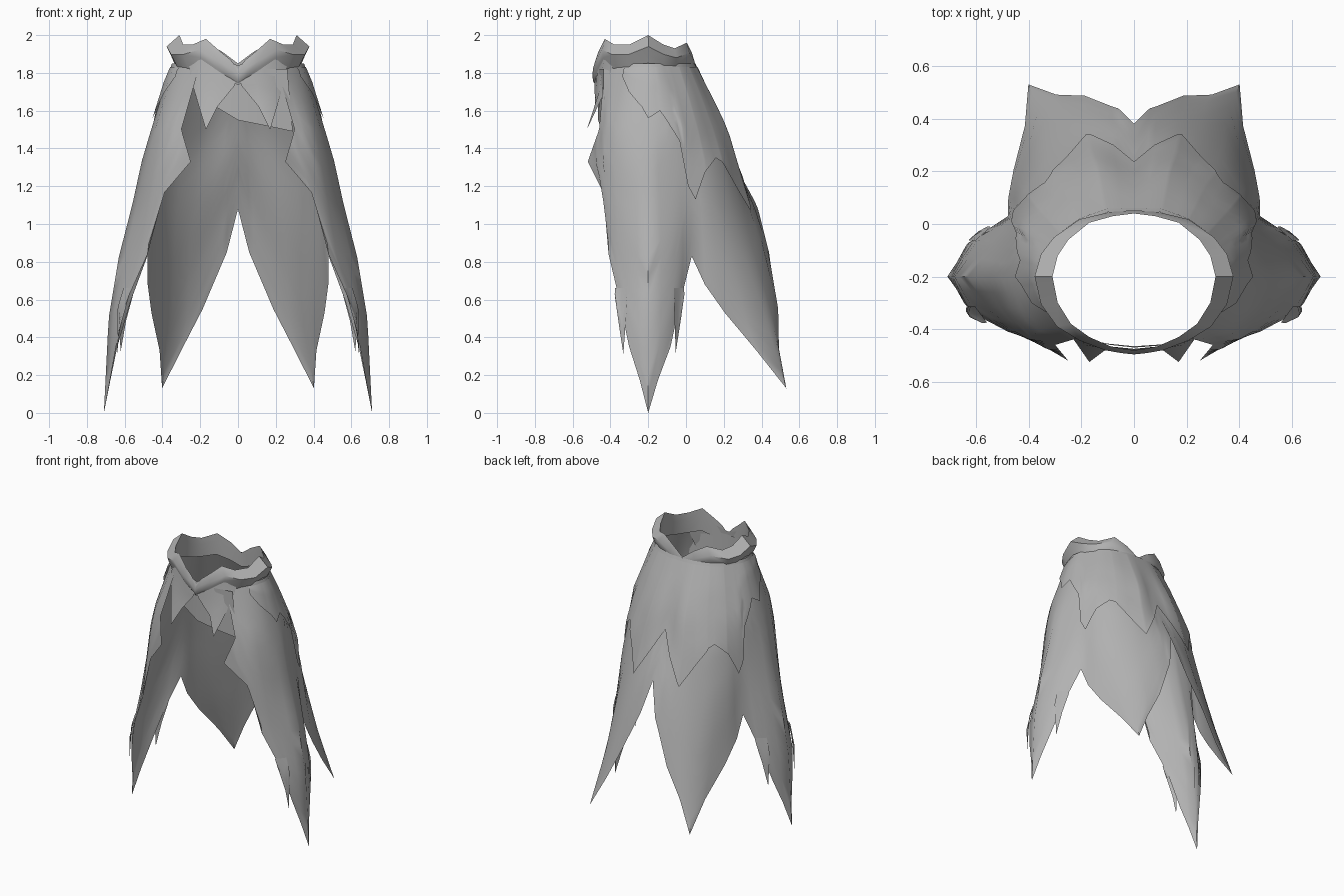
import bpy, math

cube = bpy.data.objects.get("Cube")
if cube:
    bpy.data.objects.remove(cube, do_unlink=True)

cloth = bpy.data.materials.new("grey cloth")
cloth.use_nodes = True
GREY = (0.45, 0.45, 0.45, 1)
cloth.diffuse_color = GREY
cloth.node_tree.nodes["Principled BSDF"].inputs["Base Color"].default_value = GREY

# Half sections of the cloak, from back centre round the side to the front edge
SECTIONS = {
    1.85: [(0, .05), (.1, .045), (.2, .01), (.27, -.04), (.31, -.1), (.34, -.15),
           (.35, -.2), (.33, -.28), (.27, -.36), (.2, -.43)],
    1.5: [(0, .19), (.13, .21), (.26, .14), (.36, .06), (.42, -.02), (.45, -.1),
          (.46, -.2), (.44, -.32), (.38, -.42), (.3, -.46)],
    1.33: [(0, .25), (.15, .26), (.3, .19), (.39, .1), (.44, 0), (.48, -.1),
           (.51, -.2), (.48, -.32), (.4, -.44), (.25, -.52)],
    1.1: [(0, .375), (.16, .33), (.32, .24), (.42, .13), (.46, .03), (.52, -.08),
          (.56, -.2), (.51, -.32), (.45, -.41), (.4, -.42)],
    .83: [(0, .46), (.17, .42), (.34, .31), (.44, .16), (.48, .03), (.57, -.06),
          (.63, -.2), (.565, -.31), (.48, -.41)],
    .5: [(.03, .5), (.19, .5), (.35, .42), (.46, .21), (.54, 0), (.63, -.07),
         (.685, -.2), (.64, -.31), (.59, -.39)],
    0: [(.1, .55), (.28, .55), (.42, .57), (.45, .4), (.58, -.02), (.66, -.11),
        (.71, -.2), (.66, -.28), (.62, -.36)],
}
LEVELS = sorted(SECTIONS)


def mix(a, b, t):
    return tuple(p + (q - p) * t for p, q in zip(a, b))


def along(row, k):
    """Point at column k of one section."""
    i = min(int(k), len(row) - 1)
    return mix(row[i], row[min(i + 1, len(row) - 1)], k - int(k))


def cloak_point(k, z, out=0):
    """Point of the cloak at column k and height z, pushed outward."""
    hi = next(i for i in range(1, len(LEVELS)) if z <= LEVELS[i])
    a, b = LEVELS[hi - 1], LEVELS[hi]
    t = (z - a) / (b - a)

    def flat(c):
        return mix(along(SECTIONS[a], c), along(SECTIONS[b], c), t)
    x, y = flat(k)
    p, q = flat(max(k - .5, 0)), flat(min(k + .5, 9))
    dx, dy = q[0] - p[0], q[1] - p[1]
    length = math.hypot(dx, dy) or 1
    nx = 0 if k == 0 else -dy / length
    return x + nx * out, y + dx / length * out, z


def hem_height(hem, k):
    for (a, za), (b, zb) in zip(hem, hem[1:]):
        if k <= b:
            return za + (zb - za) * (k - a) / (b - a)
    return hem[-1][1]


def sheet(name, rows, mirror=True):
    """Smooth sheet through a grid of points, optionally mirrored in x."""
    n = len(rows[0])
    verts = [p for row in rows for p in row]
    faces = [(j * n + i, j * n + i + 1, (j + 1) * n + i + 1, (j + 1) * n + i)
             for j in range(len(rows) - 1) for i in range(n - 1)]
    mesh = bpy.data.meshes.new(name)
    mesh.from_pydata(verts, [], faces)
    mesh.materials.append(cloth)
    obj = bpy.data.objects.new(name, mesh)
    bpy.context.collection.objects.link(obj)
    if mirror:
        mod = obj.modifiers.new("mirror", "MIRROR")
        mod.merge_threshold = .002
    bpy.ops.object.select_all(action="DESELECT")
    obj.select_set(True)
    bpy.context.view_layer.objects.active = obj
    bpy.ops.object.shade_smooth_by_angle(angle=math.radians(50))


def layer(name, hem, top, out=0, steps=10):
    """Piece of cloth that follows the cloak down to a ragged hem."""
    first, last = hem[0][0], hem[-1][0]
    cols = {k for k, z in hem} | {k / 2 for k in range(19) if first < k / 2 < last}
    rows = []
    for s in range(steps + 1):
        row = []
        for k in sorted(cols):
            z = top + (hem_height(hem, k) - top) * s / steps
            row.append(cloak_point(k, z, out * min(1, .3 + s / 4)))
        rows.append(row)
    sheet(name, rows)


# Main cloak with two tails and two side points
layer("cloak", [(0, 1.08), (.35, .85), (1, .55), (2, .13), (3, .53), (4, .83),
                (5, .35), (6, 0), (7, .35), (7.5, .6), (8, .84), (8.5, 1.15), (9, 1.33)],
      1.85, steps=18)

# Overlapping feather-shaped layer across the back and shoulders
layer("back_petals", [(0, 1.4), (.5, 1.25), (1.1, 1.07), (1.6, 1.21), (2.1, 1.33),
                      (2.4, 1.35), (3.1, 1.28), (3.8, 1.13), (4.1, 1.2), (4.3, 1.44),
                      (5.3, 1.6), (6, 1.56), (6.3, 1.62), (7, 1.7), (7.5, 1.78)],
      1.83, .012)

# Small tassels beside the side points
layer("rear_tassel", [(4.35, .62), (4.7, .32), (5, .55)], .66, .01, 4)
layer("front_tassel", [(7, .55), (7.35, .31), (7.7, .62)], .66, .01, 4)

# Pointed front flaps under the collar
sheet("front_flap", [
    [(.26, -.385, 1.85), (.2, -.435, 1.87), (.1, -.465, 1.87), (0, -.475, 1.84)],
    [(.25, -.41, 1.77), (.19, -.46, 1.7), (.1, -.475, 1.74), (0, -.48, 1.78)],
    [(.23, -.43, 1.7), (.17, -.525, 1.5), (.11, -.48, 1.62), (.02, -.485, 1.73)]])

# Slanted chest band behind the flaps
band = [(.29, -.43, 1.49), (.15, -.455, 1.52), (0, -.465, 1.55),
        (-.1, -.455, 1.61), (-.22, -.43, 1.66)]
sheet("chest_band", [[(x * .9, y - .005, 1.82) for x, y, z in band], band], mirror=False)

# Wavy folded collar
rim = [(0, .04, 1.85), (.08, .03, 1.91), (.17, .005, 1.96), (.25, -.06, 1.93),
       (.29, -.12, 1.95), (.31, -.2, 2), (.29, -.3, 1.95), (.24, -.38, 1.95),
       (.17, -.43, 1.98), (.09, -.465, 1.91), (.04, -.475, 1.87), (0, -.48, 1.82)]


def fold(sx, sy, drop, level=0):
    """Copy of the rim scaled about the neck and lowered."""
    return [(x * sx, -.21 + (y + .21) * sy, (z + (1.93 - z) * level) - drop)
            for x, y, z in rim]


sheet("collar", [fold(1.05, 1, .14, .5), fold(1, 1, .05), rim,
                 fold(1.22, 1.06, .05, .15), fold(1.15, 1.04, .09, .2),
                 fold(1.09, 1.01, .12, .4)])
